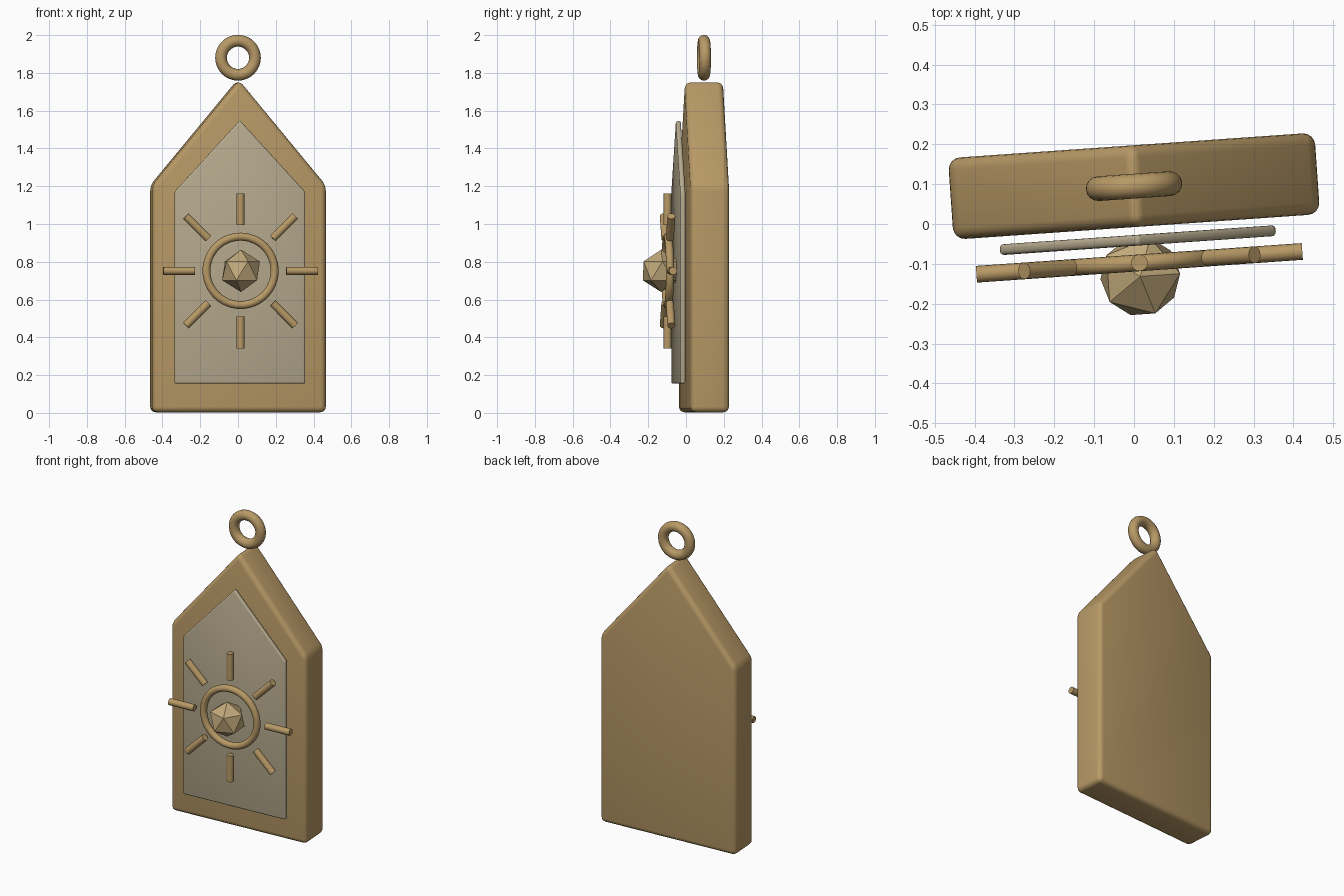
import bpy, bmesh, math
from mathutils import Matrix

if "Cube" in bpy.data.objects:
    bpy.data.objects.remove(bpy.data.objects["Cube"])

# The whole pendant is turned slightly about the vertical axis
TURN = Matrix.Translation((0, 0.095, 0)) @ Matrix.Rotation(math.radians(4), 4, 'Z')
FACE_Z = 0.752      # height of the sun emblem
RAY_Y = -0.193      # depth of the sun emblem


def material(name, rgb):
    m = bpy.data.materials.new(name)
    m.diffuse_color = (*rgb, 1)
    m.use_nodes = True
    m.node_tree.nodes["Principled BSDF"].inputs["Base Color"].default_value = m.diffuse_color
    return m


brass = material("brass", (0.48, 0.32, 0.133))
stone = material("pale_stone", (0.474, 0.407, 0.275))
gold = material("pale_gold", (0.54, 0.40, 0.20))


def finish(ob, name, mat, local=Matrix(), smooth=True):
    ob.name = name
    ob.data.materials.clear()
    ob.data.materials.append(mat)
    ob.matrix_world = TURN @ local
    if smooth:
        bpy.ops.object.select_all(action='DESELECT')
        ob.select_set(True)
        bpy.context.view_layer.objects.active = ob
        bpy.ops.object.shade_smooth_by_angle(angle=math.radians(35))
    return ob


def house_plate(name, half_w, z0, shoulder, apex, y, depth, bevel, segments, mat):
    """Pointed plate: five-sided profile, extruded and bevelled."""
    bm = bmesh.new()
    profile = [(-half_w, z0), (half_w, z0), (half_w, shoulder), (0, apex), (-half_w, shoulder)]
    front = bm.faces.new([bm.verts.new((x, y - depth / 2, z)) for x, z in profile])
    ext = bmesh.ops.extrude_face_region(bm, geom=[front])
    moved = [v for v in ext["geom"] if isinstance(v, bmesh.types.BMVert)]
    bmesh.ops.translate(bm, verts=moved, vec=(0, depth, 0))
    bmesh.ops.bevel(bm, geom=bm.edges[:], offset=bevel, segments=segments,
                    profile=0.5, affect='EDGES', clamp_overlap=True)
    bmesh.ops.recalc_face_normals(bm, faces=bm.faces[:])
    me = bpy.data.meshes.new(name)
    bm.to_mesh(me)
    bm.free()
    ob = bpy.data.objects.new(name, me)
    bpy.context.collection.objects.link(ob)
    return finish(ob, name, mat)


def ring(name, major, minor, y, z):
    bpy.ops.mesh.primitive_torus_add(major_radius=major, minor_radius=minor,
                                     major_segments=48, minor_segments=16)
    local = Matrix.Translation((0, y, z)) @ Matrix.Rotation(math.pi / 2, 4, 'X')
    finish(bpy.context.object, name, brass, local)


# Body and inset-looking front panel
house_plate("body", 0.461, 0.003, 1.205, 1.762, 0, 0.205, 0.03, 4, brass)
house_plate("front_panel", 0.347, 0.155, 1.17, 1.549, -0.136, 0.027, 0.01, 3, stone)

# Hanging loop and sun ring
ring("hanging_loop", 0.09, 0.031, 0, 1.88)
ring("sun_ring", 0.181, 0.021, RAY_Y, FACE_Z)

# Eight sun rays
for i in range(8):
    bpy.ops.mesh.primitive_cylinder_add(vertices=16, radius=0.021, depth=0.168)
    local = (Matrix.Translation((0, RAY_Y, FACE_Z))
             @ Matrix.Rotation(i * math.pi / 4, 4, 'Y')
             @ Matrix.Translation((0, 0, 0.326)))
    finish(bpy.context.object, f"sun_ray_{i + 1}", brass, local)

# Faceted gem in the middle of the sun
bpy.ops.mesh.primitive_ico_sphere_add(subdivisions=1, radius=0.112)
finish(bpy.context.object, "gem", gold, Matrix.Translation((0, -0.227, FACE_Z)), smooth=False)
